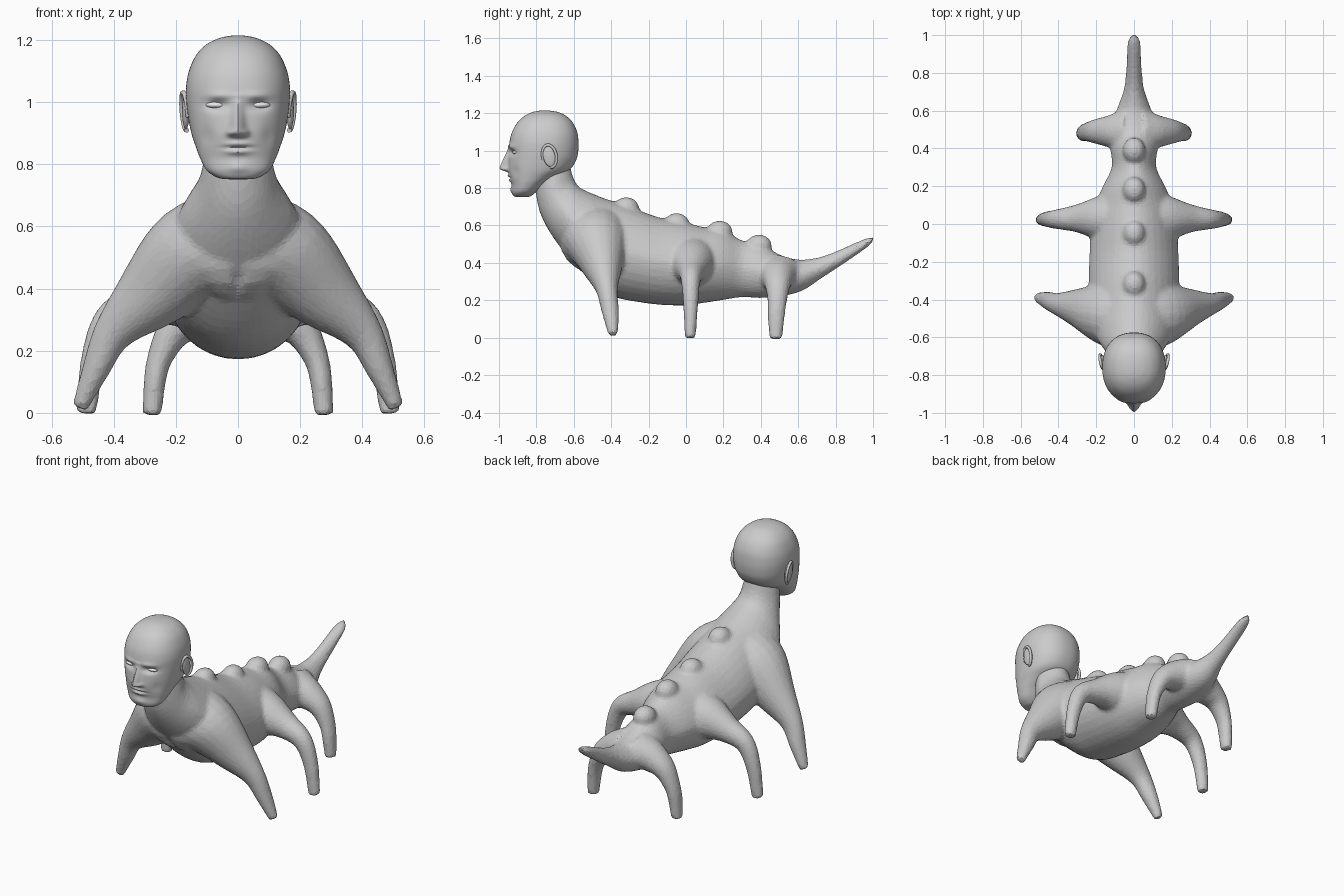
import bpy, bmesh, math
from mathutils import Vector, Matrix

if "Cube" in bpy.data.objects:
    bpy.data.objects.remove(bpy.data.objects["Cube"])


def material(name, v):
    m = bpy.data.materials.new(name)
    m.diffuse_color = (v, v, v, 1)
    m.use_nodes = True
    m.node_tree.nodes["Principled BSDF"].inputs["Base Color"].default_value = m.diffuse_color
    return m


SKIN = material("grey skin", 0.6)
EYE = material("pale eye", 0.8)


def spline(keys, n):
    """Catmull-Rom interpolation of equal-length tuples."""
    out = []
    for i in range(len(keys) - 1):
        a, b, c, d = (keys[min(max(i + k, 0), len(keys) - 1)] for k in (-1, 0, 1, 2))
        for j in range(n):
            t = j / n
            out.append([0.5 * (2*q + (r - p)*t + (2*p - 5*q + 4*r - s)*t*t
                               + (3*q - p - 3*r + s)*t**3)
                        for p, q, r, s in zip(a, b, c, d)])
    return out + [list(keys[-1])]


def loft(bm, rings):
    vs = [[bm.verts.new(p) for p in ring] for ring in rings]
    n = len(vs[0])
    for a, b in zip(vs, vs[1:]):
        for i in range(n):
            bm.faces.new((a[i], a[(i + 1) % n], b[(i + 1) % n], b[i]))
    bm.faces.new(vs[0])
    bm.faces.new(vs[-1])


def ellipsoid(bm, centre, radii, tilt=0):
    m = Matrix.Translation(centre) @ Matrix.Rotation(tilt, 4, 'X') @ Matrix.Diagonal((*radii, 1))
    bmesh.ops.create_uvsphere(bm, u_segments=24, v_segments=14, radius=1, matrix=m)


def finish(bm, name, mat):
    bmesh.ops.recalc_face_normals(bm, faces=bm.faces)
    me = bpy.data.meshes.new(name)
    bm.to_mesh(me)
    bm.free()
    me.materials.append(mat)
    ob = bpy.data.objects.new(name, me)
    bpy.context.collection.objects.link(ob)
    return ob


def bake(ob, name):
    """Replace an object by its evaluated mesh."""
    dg = bpy.context.evaluated_depsgraph_get()
    dg.update()
    me = bpy.data.meshes.new_from_object(ob.evaluated_get(dg))
    bpy.data.objects.remove(ob)
    me.materials.clear()
    me.materials.append(SKIN)
    new = bpy.data.objects.new(name, me)
    bpy.context.collection.objects.link(new)
    return new


def smooth(ob, angle=50):
    bpy.ops.object.select_all(action='DESELECT')
    ob.select_set(True)
    bpy.context.view_layer.objects.active = ob
    bpy.ops.object.shade_smooth_by_angle(angle=math.radians(angle))


# Torso, neck and tail: top y, top z, bottom y, bottom z, half width
SECTIONS = [
    (1.008, .54, 1.0, .515, .015), (.95, .527, .965, .48, .036), (.8, .462, .82, .38, .043),
    (.7, .428, .72, .315, .055), (.6, .418, .62, .25, .09), (.5, .445, .5, .22, .125),
    (.4, .50, .4, .212, .125), (.3, .52, .3, .217, .118), (.2, .575, .2, .202, .165),
    (.1, .59, .1, .187, .205), (0, .615, 0, .173, .225), (-.15, .645, -.12, .175, .235),
    (-.3, .70, -.25, .19, .24), (-.42, .74, -.4, .225, .24), (-.5, .77, -.53, .325, .23),
    (-.57, .805, -.67, .48, .185), (-.6, .85, -.765, .63, .13),
    (-.62, .92, -.80, .75, .108), (-.64, 1.0, -.81, .86, .09)]
bm = bmesh.new()
rings = []
for ty, tz, by, bz, w in spline(SECTIONS, 4):
    ring = []
    for i in range(32):
        a = 2 * math.pi * i / 32
        s = math.sin(a)
        k = (1 + s) / 2
        ring.append((w * math.cos(a) * (1 - .22 * max(s, 0)),
                     by + (ty - by) * k, bz + (tz - bz) * k))
    rings.append(ring)
loft(bm, rings)

# Row of humps along the spine
for y, z in ((.39, .49), (.18, .565), (-.05, .605), (-.32, .69)):
    ellipsoid(bm, (0, y, z), (.06, .07, .062))

# Three pairs of legs: x, y, z, half thickness along y, half thickness across
LEGS = [
    [(.04, -.48, .53, .2, .19), (.15, -.48, .50, .17, .165), (.28, -.45, .38, .11, .118),
     (.4, -.425, .26, .06, .066), (.457, -.405, .14, .047, .045), (.51, -.39, .015, .026, .026)],
    [(.05, .03, .41, .15, .15), (.18, .03, .39, .12, .12), (.3, .03, .355, .075, .075),
     (.41, .025, .30, .052, .055), (.465, .025, .17, .04, .042), (.49, .022, -.002, .03, .034)],
    [(.03, .49, .35, .13, .1), (.12, .49, .32, .09, .085), (.2, .49, .27, .066, .06),
     (.25, .487, .18, .05, .042), (.268, .482, .1, .045, .036), (.277, .48, -.008, .034, .032)]]
for keys in LEGS:
    pts = spline(keys, 5)
    for side in (1, -1):
        rings = []
        for i, (x, y, z, ry, rv) in enumerate(pts):
            p, q = pts[max(i - 1, 0)], pts[min(i + 1, len(pts) - 1)]
            t = Vector((q[0] - p[0], 0, q[2] - p[2])).normalized()
            v = t.cross(Vector((0, 1, 0)))
            ring = []
            for j in range(20):
                a = 2 * math.pi * j / 20
                c = Vector((x, y + ry * math.cos(a), z)) + v * rv * math.sin(a)
                ring.append((c.x * side, c.y, c.z))
            rings.append(ring)
        loft(bm, rings)

# Fuse everything into one faceted skin
body = finish(bm, "body_draft", SKIN)
m = body.modifiers.new("fuse", 'REMESH')
m.mode, m.voxel_size = 'VOXEL', .011
m = body.modifiers.new("soften", 'SMOOTH')
m.factor, m.iterations = .5, 9
m = body.modifiers.new("facet", 'DECIMATE')
m.ratio = .22
body = bake(body, "body_with_legs_and_tail")
body.data.polygons.foreach_set("use_smooth", [False] * len(body.data.polygons))


# Face relief: forward displacement from soft bumps
def bump(x, sx, z, sz):
    return math.exp(-(x / sx) ** 2 - (z / sz) ** 2)


def relief(x, z):
    ax = abs(x)
    t = min(max((1.01 - z) / .115, 0), 1)
    d = 0
    if .84 < z < 1.03:                                        # nose bridge and tip
        under = 1 / (1 + math.exp(-(z - .893) / .004))
        d += (.006 + .045 * t) * under * math.exp(-(x / (.013 + .010 * t)) ** 2)
    d += .014 * bump(ax - .024, .010, z - .902, .010)         # nostrils
    d -= .020 * bump(ax - .066, .034, z - .990, .016)         # eye sockets
    d += .007 * bump(ax - .060, .042, z - 1.022, .012)        # brows
    d += .009 * bump(x, .036, z - .866, .008) + .010 * bump(x, .034, z - .840, .009)
    d -= .007 * bump(x, .045, z - .853, .004)                 # mouth line
    d += .008 * bump(x, .035, z - .790, .018)                 # chin
    d -= .006 * bump(ax - .100, .022, z - .890, .030)         # hollow cheeks
    return d


# Head: z, front y, back y, half width
HEAD = [(.752, -.90, -.85, .03), (.757, -.92, -.83, .065), (.78, -.93, -.80, .10),
        (.82, -.932, -.755, .122), (.86, -.943, -.69, .137), (.90, -.951, -.62, .15),
        (.95, -.950, -.587, .160), (1.0, -.946, -.576, .166), (1.05, -.943, -.575, .167),
        (1.10, -.930, -.582, .158), (1.15, -.902, -.605, .136), (1.185, -.865, -.64, .103),
        (1.205, -.825, -.68, .064), (1.213, -.79, -.72, .03), (1.215, -.76, -.75, .004)]
bm = bmesh.new()
rings = []
for z, f, b, w in spline(HEAD, 8):
    ring = []
    for i in range(144):
        a = 2 * math.pi * i / 144
        c, s = (math.copysign(abs(k) ** (2 / 2.25), k) for k in (math.cos(a), math.sin(a)))
        x, y = w * c, (f + b) / 2 + (b - f) / 2 * s
        if s < -.3 and .755 < z < 1.1:
            y -= relief(x, z)
        ring.append((x, y, z))
    rings.append(ring)
loft(bm, rings)
smooth(finish(bm, "head", SKIN))

for side, label in ((1, "left"), (-1, "right")):
    # Eyeball
    bm = bmesh.new()
    ellipsoid(bm, (side * .068, -.906, .991), (.036, .022, .012))
    smooth(finish(bm, label + "_eye", EYE))
    # Ear: flat shell with a raised rim
    bm = bmesh.new()
    ellipsoid(bm, (side * .168, -.73, .97), (.012, .034, .058), .2)
    smooth(finish(bm, label + "_ear", SKIN))
    cu = bpy.data.curves.new("rim", 'CURVE')
    cu.dimensions, cu.bevel_depth, cu.bevel_resolution = '3D', .008, 2
    cu.use_fill_caps = True
    sp = cu.splines.new('POLY')
    sp.points.add(20)
    for i, p in enumerate(sp.points):
        a = math.radians(-100 + 290 * i / 20)
        y, z = .036 * math.cos(a), .06 * math.sin(a)
        p.co = (side * (.171 + .010 * math.cos(a) + .004 * math.sin(a)),
                -.73 + y - .2 * z, .97 + z + .2 * y, 1)
    rim = bpy.data.objects.new("rim", cu)
    bpy.context.collection.objects.link(rim)
    smooth(bake(rim, label + "_ear_rim"))
